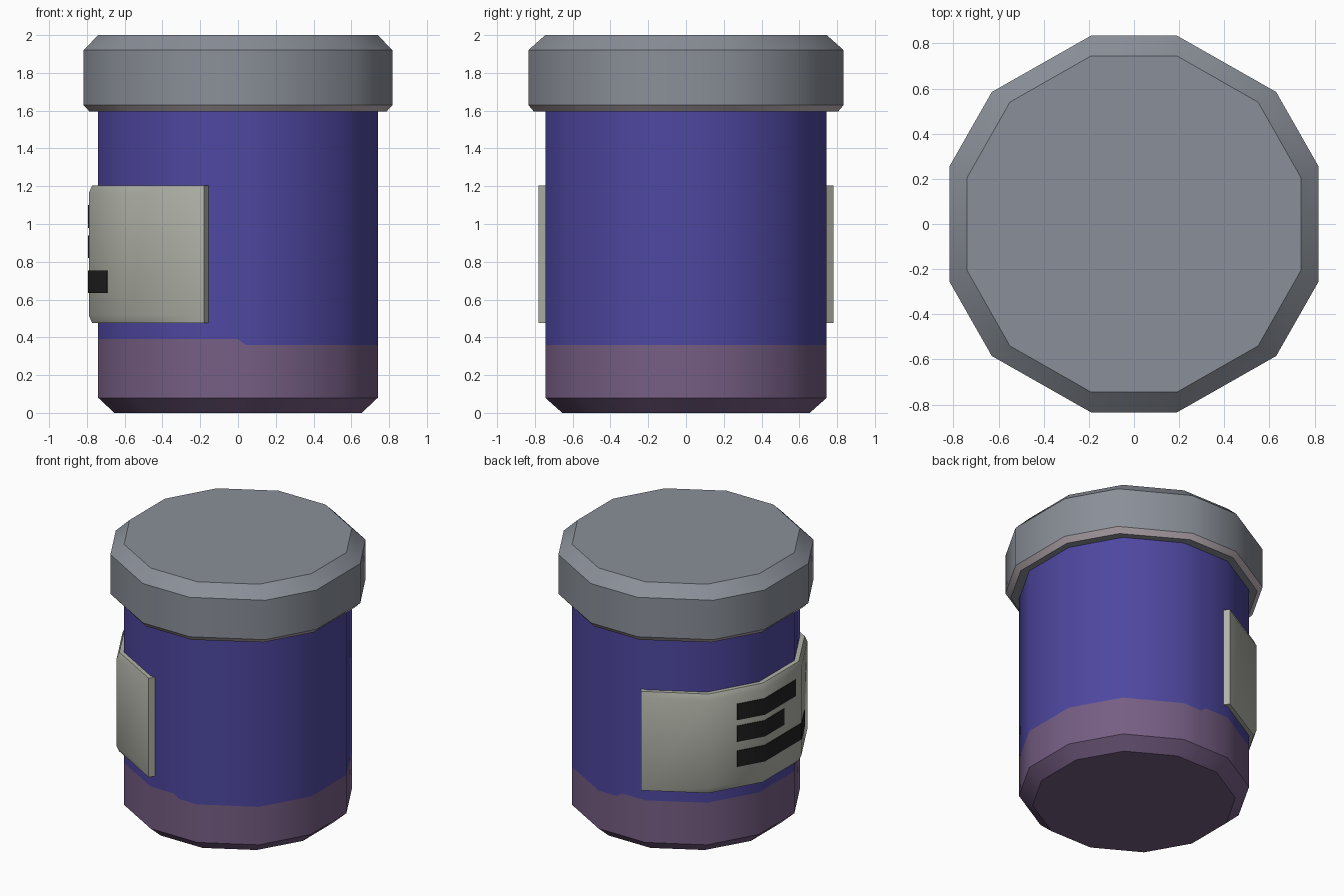
import bpy, bmesh, math

if "Cube" in bpy.data.objects:
    bpy.data.objects.remove(bpy.data.objects["Cube"])


def material(name, r, g, b):
    """Flat colour given as sRGB 0-255, stored linear."""
    m = bpy.data.materials.new(name)
    lin = [((c / 255 + 0.055) / 1.055) ** 2.4 for c in (r, g, b)]
    m.diffuse_color = (*lin, 1)
    m.use_nodes = True
    m.node_tree.nodes["Principled BSDF"].inputs["Base Color"].default_value = m.diffuse_color
    return m


BLUE = material("indigo_blue", 78, 71, 160)
PURPLE = material("dusty_purple", 118, 94, 132)
GREY = material("slate_grey", 138, 143, 152)
RIM = material("pale_rim", 190, 178, 184)
PAPER = material("label_paper", 177, 179, 168)
INK = material("black_ink", 33, 33, 33)


def twelve_gon(quarter, split=()):
    """Mirror three corner points into a 12-sided outline; split adds points on the front and back."""
    y = quarter[-1][1]
    half = quarter + [(x, y) for x in split] + [(-x, b) for x, b in reversed(quarter)]
    return half + [(-x, -b) for x, b in quarter] + [(x, -y) for x in reversed(split)] + \
        [(x, -b) for x, b in reversed(quarter)]


def finish(name, bm, mats):
    bmesh.ops.recalc_face_normals(bm, faces=bm.faces)
    mesh = bpy.data.meshes.new(name)
    bm.to_mesh(mesh)
    bm.free()
    for m in mats:
        mesh.materials.append(m)
    ob = bpy.data.objects.new(name, mesh)
    bpy.context.collection.objects.link(ob)
    bpy.ops.object.select_all(action='DESELECT')
    ob.select_set(True)
    bpy.context.view_layer.objects.active = ob
    bpy.ops.object.shade_smooth_by_angle(angle=math.radians(35))
    return ob


def stack(name, layers, band_mats, mats):
    """Join closed outlines bottom to top; band_mats colours bottom cap, bands, top cap."""
    bm = bmesh.new()
    rings = [[bm.verts.new(p) for p in layer] for layer in layers]
    n = len(rings[0])
    bm.faces.new(rings[0]).material_index = band_mats[0]
    bm.faces.new(rings[-1]).material_index = band_mats[-1]
    for k, (lo, hi) in enumerate(zip(rings, rings[1:])):
        for i in range(n):
            j = (i + 1) % n
            bm.faces.new((lo[i], lo[j], hi[j], hi[i])).material_index = band_mats[k + 1]
    return finish(name, bm, mats)


def wrap(name, sections, mat):
    """Sweep cross-sections along a path around the jar, closing both ends with quads."""
    bm = bmesh.new()
    rows = [[bm.verts.new(p) for p in s] for s in sections]
    n = len(rows[0])
    for a, b in zip(rows, rows[1:]):
        for i in range(n):
            j = (i + 1) % n
            bm.faces.new((a[i], a[j], b[j], b[i]))
    for row in (rows[0], rows[-1]):
        for i in range(n // 2 - 1):
            bm.faces.new((row[i], row[i + 1], row[n - 2 - i], row[n - 1 - i]))
    return finish(name, bm, [mat])


def at(outline, z):
    return [(x, y, z) for x, y in outline]


# Jar body: chamfered foot, purple band whose top steps down right of centre
wall_q = [(0.74, 0.205), (0.55, 0.54), (0.19, 0.745)]
foot_q = [(0.655, 0.18), (0.485, 0.475), (0.17, 0.655)]
wall = twelve_gon(wall_q, (0.04, 0.0))
foot = twelve_gon(foot_q, (0.04, 0.0))
band_top = [(x, y, 0.36 if x > 0.02 else 0.39) for x, y in wall]
stack("jar_body", [at(foot, 0), at(wall, 0.08), band_top, at(wall, 1.6)],
      [0, 0, 0, 1, 1], [PURPLE, BLUE])

# Lid: chamfered top, pale chamfer under the rim
lid = twelve_gon([(0.818, 0.255), (0.63, 0.585), (0.19, 0.835)])
lid_under = twelve_gon([(0.786, 0.24), (0.60, 0.565), (0.187, 0.805)])
stack("lid", [at(lid_under, 1.595), at(lid, 1.63), at(lid, 1.92), at(twelve_gon(wall_q), 2.0)],
      [0, 1, 0, 0, 0], [GREY, RIM])

# Label wrapped round the left side: base, wall and raised face per path point
path = [((-0.153, 0.742), (-0.18, 0.782), (-0.235, 0.768)),
        ((-0.54, 0.53), (-0.575, 0.56), (-0.585, 0.577)),
        ((-0.735, 0.2), (-0.772, 0.21), (-0.79, 0.215))]
path += [tuple((x, -y) for x, y in p) for p in reversed(path)]
heights = ((0.475, 1.205), (0.475, 1.205), (0.517, 1.163))
sections = []
for p in path:
    low = [(x, y, h[0]) for (x, y), h in zip(p, heights)]
    high = [(x, y, h[1]) for (x, y), h in zip(p, heights)]
    sections.append(low + high[::-1])
wrap("label", sections, PAPER)

# Three thin printed bars on the label, aligned at the back edge
for k, (z0, z1, end) in enumerate([(0.98, 1.10, [(-0.79, -0.145)]),
                                   (0.82, 0.938, [(-0.79, -0.01)]),
                                   (0.636, 0.755, [(-0.79, -0.215), (-0.69, -0.39)])]):
    pts = [(-0.69, 0.39), (-0.79, 0.215)] + end
    s = 1.006
    wrap(f"label_bar_{k + 1}", [[(x, y, z0), (x * s, y * s, z0), (x * s, y * s, z1), (x, y, z1)]
                                for x, y in pts], INK)
